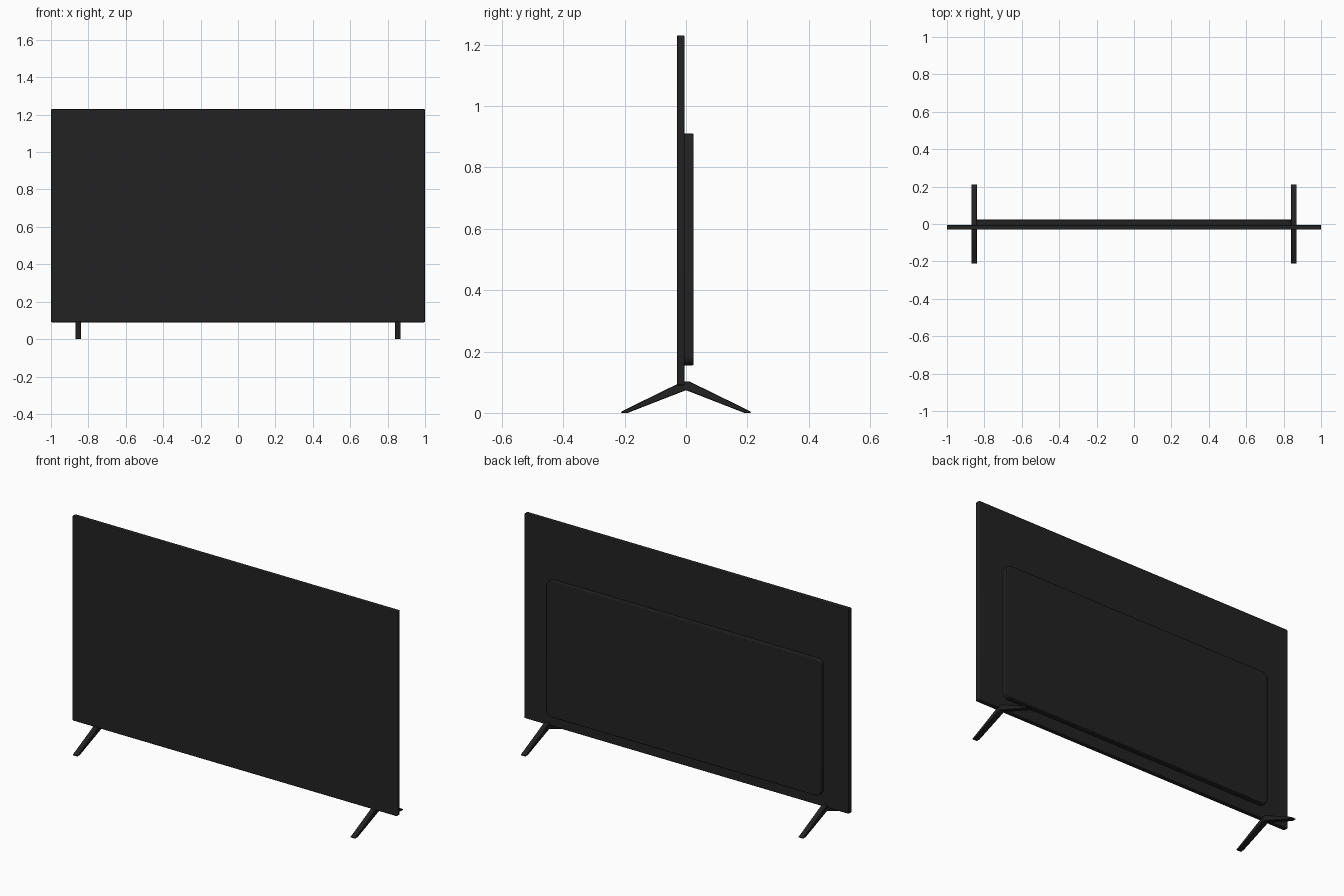
import bpy, bmesh, math

cube = bpy.data.objects.get("Cube")
if cube:
    bpy.data.objects.remove(cube, do_unlink=True)


def material(name, colour):
    m = bpy.data.materials.new(name)
    m.use_nodes = True
    m.diffuse_color = colour
    bsdf = m.node_tree.nodes["Principled BSDF"]
    bsdf.inputs["Base Color"].default_value = colour
    bsdf.inputs["Roughness"].default_value = 0.5
    return m


BLACK = material("soft black", (0.016, 0.016, 0.016, 1))


def finish(bm, name, bevel, segments=2):
    bmesh.ops.recalc_face_normals(bm, faces=bm.faces)
    mesh = bpy.data.meshes.new(name)
    bm.to_mesh(mesh)
    bm.free()
    mesh.materials.append(BLACK)
    ob = bpy.data.objects.new(name, mesh)
    bpy.context.collection.objects.link(ob)
    mod = ob.modifiers.new("soft edges", "BEVEL")
    mod.width, mod.segments, mod.limit_method = bevel, segments, "ANGLE"
    mod.angle_limit = math.radians(35)
    bpy.context.view_layer.objects.active = ob
    ob.select_set(True)
    bpy.ops.object.shade_smooth_by_angle(angle=math.radians(30))
    ob.select_set(False)
    return ob


def slab(name, half_width, y0, y1, z0, z1, radius, bevel):
    """Upright plate with rounded corners, extruded along y."""
    bm = bmesh.new()
    points = []
    corners = [(1, 1, 0), (-1, 1, 90), (-1, -1, 180), (1, -1, 270)]
    for sx, sz, start in corners:
        cx = sx * (half_width - radius)
        cz = z1 - radius if sz > 0 else z0 + radius
        for i in range(7):
            a = math.radians(start + i * 15)
            points.append((cx + radius * math.cos(a), y0, cz + radius * math.sin(a)))
    face = bm.faces.new([bm.verts.new(p) for p in points])
    extrude(bm, face, (0, y1 - y0, 0))
    return finish(bm, name, bevel)


def extrude(bm, face, offset):
    new = bmesh.ops.extrude_face_region(bm, geom=[face])["geom"]
    verts = [v for v in new if isinstance(v, bmesh.types.BMVert)]
    bmesh.ops.translate(bm, verts=verts, vec=offset)


# Thin display panel and the shallow housing behind it
slab("display_panel", 1.0, -0.03, -0.005, 0.09, 1.23, 0.006, 0.003)
slab("back_housing", 0.845, -0.008, 0.025, 0.155, 0.91, 0.03, 0.004)

# Splayed feet: an upside-down V profile with flat tips on the floor
half = [(0.012, 0.102), (0.212, 0.004), (0.212, 0), (0.19, 0), (0, 0.074)]
profile = half + [(-y, z) for y, z in reversed(half[:-1])]
for side, x in (("left", 0.855), ("right", -0.855)):
    bm = bmesh.new()
    face = bm.faces.new([bm.verts.new((x - 0.015, y, z)) for y, z in profile])
    extrude(bm, face, (0.03, 0, 0))
    finish(bm, side + "_foot", 0.002, 1)
